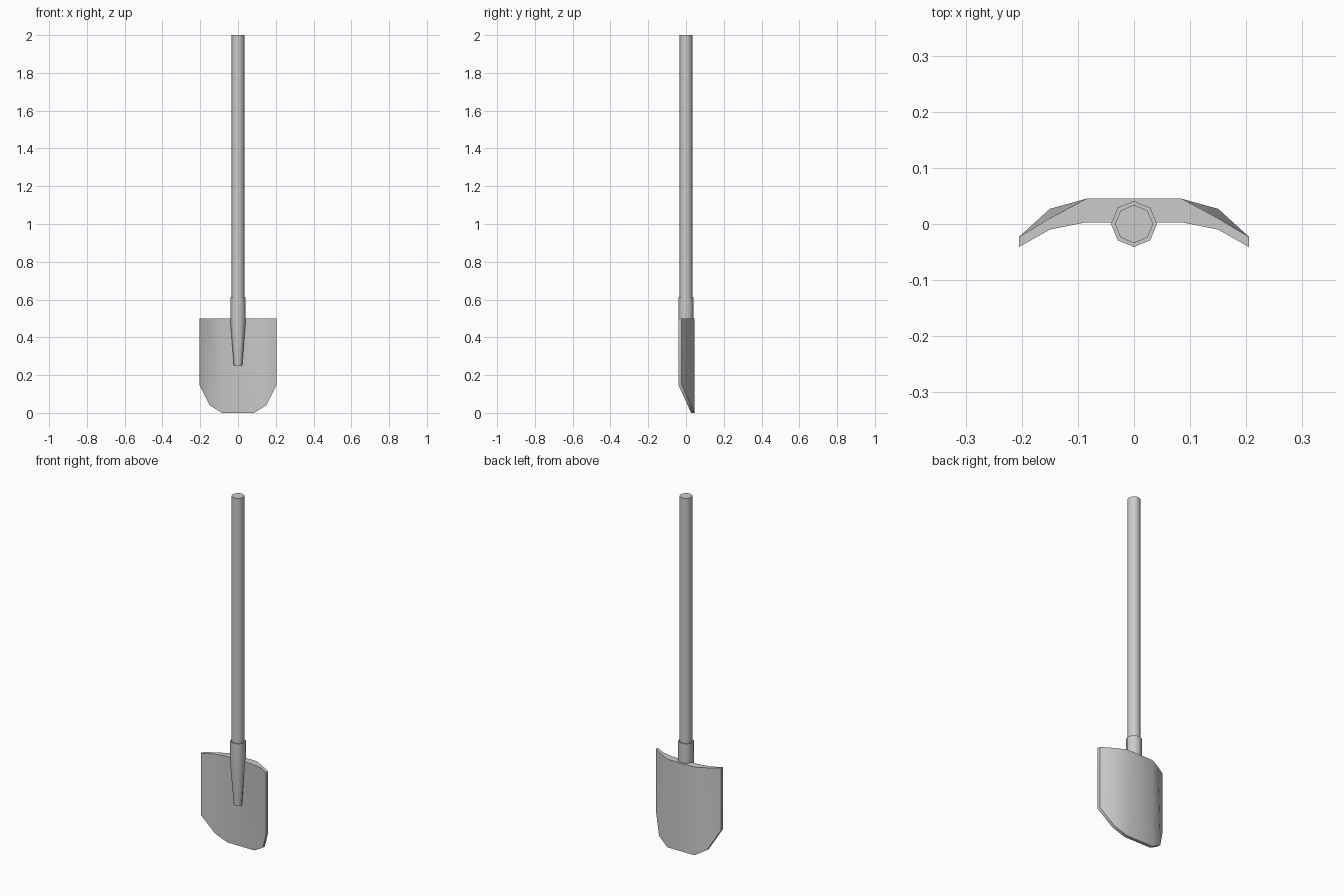
import bpy, bmesh, math

if "Cube" in bpy.data.objects:
    bpy.data.objects.remove(bpy.data.objects["Cube"])


def finish(name, bm):
    bmesh.ops.recalc_face_normals(bm, faces=bm.faces)
    mesh = bpy.data.meshes.new(name)
    bm.to_mesh(mesh)
    bm.free()
    obj = bpy.data.objects.new(name, mesh)
    bpy.context.collection.objects.link(obj)
    bpy.ops.object.select_all(action='DESELECT')
    obj.select_set(True)
    bpy.context.view_layer.objects.active = obj
    bpy.ops.object.shade_smooth_by_angle(angle=math.radians(50))
    return obj


def loft(name, rings):
    """Skin a list of equally long vertex rings and cap both ends."""
    bm = bmesh.new()
    loops = [[bm.verts.new(p) for p in ring] for ring in rings]
    for a, b in zip(loops, loops[1:]):
        for i in range(len(a)):
            j = (i + 1) % len(a)
            bm.faces.new((a[i], a[j], b[j], b[i]))
    bm.faces.new(loops[0])
    bm.faces.new(loops[-1])
    return finish(name, bm)


def octagon(r, z):
    return [(r * math.cos(i * math.pi / 4), r * math.sin(i * math.pi / 4), z)
            for i in range(8)]


# Curved blade: x, bottom z, top front y, top back y, bottom front y, bottom back y
half = [
    (0.085, 0.00, 0.003, 0.045, 0.027, 0.045),
    (0.150, 0.04, -0.010, 0.010, 0.009, 0.027),
    (0.205, 0.15, -0.041, -0.023, -0.041, -0.023),
]
stations = [(-s[0], *s[1:]) for s in reversed(half)] + half
loft("blade", [[(x, bf, z), (x, bb, z), (x, tb, 0.5), (x, tf, 0.5)]
               for x, z, tf, tb, bf, bb in stations])

# Tapered socket running down the blade front
loft("socket", [octagon(r, z) for r, z in
                ((0.022, 0.25), (0.041, 0.49), (0.041, 0.61))])

# Long straight handle
loft("handle", [octagon(0.034, z) for z in (0.55, 2.0)])
